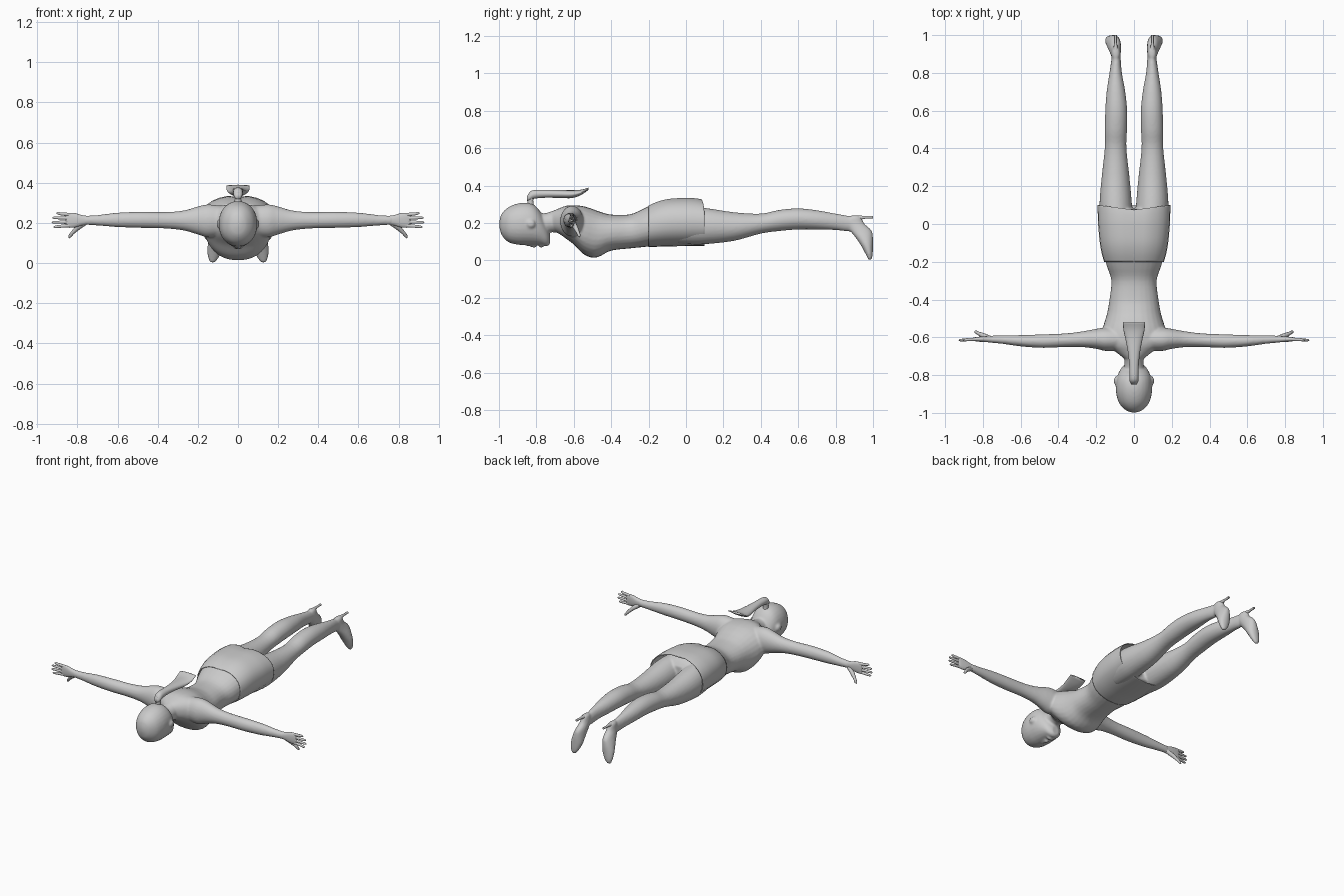
import bpy, bmesh, math
from mathutils import Vector

if "Cube" in bpy.data.objects:
    bpy.data.objects.remove(bpy.data.objects["Cube"])

N = 28


def catmull(rows, steps):
    """Smoothly resample a list of equal-length tuples."""
    out = []
    for i in range(len(rows) - 1):
        p0, p1 = rows[max(i - 1, 0)], rows[i]
        p2, p3 = rows[i + 1], rows[min(i + 2, len(rows) - 1)]
        for k in range(steps):
            t = k / steps
            out.append([0.5 * (2 * b + (c - a) * t + (2 * a - 5 * b + 4 * c - d) * t * t
                               + (3 * b - a - 3 * c + d) * t ** 3)
                        for a, b, c, d in zip(p0, p1, p2, p3)])
    return out + [list(rows[-1])]


def loft(name, axis, rows, power=2.0, caps=True, steps=4):
    """Rows: (position on axis, lo1, hi1, lo2, hi2), extents on the other two axes in xyz order."""
    bm = bmesh.new()
    rings = []
    for t, l1, h1, l2, h2 in catmull(rows, steps):
        ring = []
        for k in range(N):
            a = 2 * math.pi * k / N
            c, s = math.cos(a), math.sin(a)
            u = (l1 + h1) / 2 + (h1 - l1) / 2 * math.copysign(abs(c) ** (2 / power), c)
            v = (l2 + h2) / 2 + (h2 - l2) / 2 * math.copysign(abs(s) ** (2 / power), s)
            co = [u, v]
            co.insert("xyz".index(axis), t)
            ring.append(bm.verts.new(co))
        rings.append(ring)
    for a, b in zip(rings, rings[1:]):
        for k in range(N):
            bm.faces.new((a[k], a[(k + 1) % N], b[(k + 1) % N], b[k]))
    if caps:
        bm.faces.new(rings[0])
        bm.faces.new(rings[-1])
    bmesh.ops.recalc_face_normals(bm, faces=bm.faces)
    return finish(name, bm)


def finish(name, bm):
    me = bpy.data.meshes.new(name)
    bm.to_mesh(me)
    bm.free()
    for p in me.polygons:
        p.use_smooth = True
    ob = bpy.data.objects.new(name, me)
    bpy.context.collection.objects.link(ob)
    return ob


def ball(name, loc, scale):
    bm = bmesh.new()
    bmesh.ops.create_uvsphere(bm, u_segments=20, v_segments=12, radius=1)
    for v in bm.verts:
        v.co = Vector([v.co[i] * scale[i] + loc[i] for i in range(3)])
    return finish(name, bm)


def tube(name, pts):
    """Round bevelled curve through (x, y, z, radius) points."""
    cu = bpy.data.curves.new(name, 'CURVE')
    cu.dimensions = '3D'
    cu.bevel_depth = 1
    cu.bevel_resolution = 3
    cu.use_fill_caps = True
    sp = cu.splines.new('POLY')
    sp.points.add(len(pts) - 1)
    for p, (x, y, z, r) in zip(sp.points, pts):
        p.co = (x, y, z, 1)
        p.radius = r
    sp.use_smooth = True
    ob = bpy.data.objects.new(name, cu)
    bpy.context.collection.objects.link(ob)
    return ob


def mirror_x(ob):
    ob.modifiers.new("mirror", 'MIRROR').use_clip = False if ob.type == 'MESH' else True


def sym(rows):
    return [(t, -w, w, lo, hi) for t, w, lo, hi in rows]


# torso, neck and head
body = [
    loft("torso", 'y', sym([
        (-.71, .055, .16, .265), (-.675, .10, .14, .28), (-.64, .15, .115, .292), (-.6, .17, .085, .295),
        (-.55, .165, .035, .29), (-.5, .15, .014, .275), (-.46, .14, .022, .26), (-.4, .13, .052, .245),
        (-.3, .12, .064, .246), (-.22, .145, .072, .28), (-.15, .16, .08, .31),
        (-.05, .172, .088, .322), (.04, .165, .095, .30), (.08, .14, .11, .26)]), 2.2),
    loft("neck", 'y', sym([(-.84, .05, .14, .26), (-.76, .05, .145, .252), (-.71, .053, .15, .265),
                           (-.65, .08, .14, .28)])),
    loft("head", 'y', sym([(-.998, .012, .18, .21), (-.985, .045, .135, .25), (-.95, .078, .098, .284),
                           (-.9, .094, .084, .304), (-.85, .096, .082, .308), (-.81, .09, .082, .295),
                           (-.775, .075, .08, .255), (-.745, .052, .075, .19), (-.728, .025, .085, .14)]), 2.1),
    loft("nose", 'y', sym([(-.86, .008, .08, .12), (-.825, .012, .07, .11), (-.808, .017, .066, .11),
                           (-.798, .012, .078, .11)])),
    ball("lips", (0, -.775, .08), (.026, .012, .013)),
]
for s in (1, -1):
    # arm
    body.append(loft("arm", 'x', [(s * x, y - a, y + a, z - b, z + b) for x, y, a, z, b in [
        (.08, -.61, .06, .21, .075), (.15, -.61, .062, .21, .082), (.2, -.608, .053, .212, .07),
        (.27, -.61, .042, .212, .05), (.36, -.615, .036, .213, .041), (.48, -.62, .036, .215, .04),
        (.6, -.618, .03, .215, .036), (.7, -.612, .022, .213, .026), (.77, -.61, .018, .213, .023)]]))
    # leg
    body.append(loft("leg", 'y', [(y, min(s * a, s * b), max(s * a, s * b), lo, hi) for y, a, b, lo, hi in [
        (-.05, .005, .165, .09, .29), (.04, .008, .178, .085, .288), (.12, .012, .182, .088, .278),
        (.26, .025, .17, .105, .257), (.4, .04, .155, .143, .25), (.5, .037, .155, .157, .27),
        (.6, .036, .152, .165, .278), (.7, .046, .145, .165, .268), (.8, .064, .13, .162, .25),
        (.87, .07, .12, .155, .238), (.905, .073, .119, .165, .23)]]))
    # foot, pointing down onto its toes
    body.append(loft("foot", 'z', [(z, s * x - r, s * x + r, a, b) for z, x, r, a, b in [
        (.002, .127, .012, .976, .992), (.03, .122, .028, .962, .998), (.075, .114, .039, .938, 1.0),
        (.12, .107, .037, .908, 1.0), (.16, .1, .031, .876, .992), (.195, .096, .026, .86, .955),
        (.225, .096, .022, .865, .94), (.24, .096, .014, .88, .93)]]))
    # ear
    body.append(ball("ear", (s * .095, -.83, .195), (.012, .024, .022)))

# fuse the body into one smooth skin
bpy.ops.object.select_all(action='DESELECT')
for ob in body:
    ob.select_set(True)
bpy.context.view_layer.objects.active = body[0]
bpy.ops.object.join()
skin = bpy.context.view_layer.objects.active
skin.name = "body"
rm = skin.modifiers.new("fuse", 'REMESH')
rm.mode = 'VOXEL'
rm.voxel_size = .0065
rm.use_smooth_shade = True
sm = skin.modifiers.new("soften", 'SMOOTH')
sm.iterations = 6

# hands: palm, four fingers and thumb
for s, side in ((1, "left"), (-1, "right")):
    loft(side + "_palm", 'x', [(s * x, -.61 - a, -.61 + a, z - b, z + b) for x, a, z, b in [
        (.74, .017, .213, .021), (.775, .016, .213, .025), (.81, .014, .213, .035),
        (.845, .010, .213, .037), (.858, .006, .213, .032)]], 2.3)
    for i, (z0, z1, tip) in enumerate([(.241, .248, .905), (.223, .226, .925), (.204, .203, .928), (.187, .18, .918)]):
        tube(f"{side}_finger_{i + 1}", [(s * .835, -.61, z0, .009), (s * .88, -.612, (z0 + z1) / 2, .008),
                                        (s * (tip - .008), -.615, z1, .0065), (s * tip, -.615, z1, .002)])
    tube(side + "_thumb", [(s * .765, -.605, .2, .014), (s * .80, -.59, .175, .013),
                           (s * .825, -.578, .15, .009), (s * .838, -.571, .133, .008), (s * .843, -.57, .125, .003)])
    # stiletto heel
    tube(side + "_shoe_heel", [(s * .096, .9, .222, .018), (s * .097, .935, .229, .011),
                               (s * .098, .96, .23, .007), (s * .098, 1.0, .231, .007)])

# short skirt, open at the hem
skirt = loft("skirt", 'y', sym([(-.2, .158, .072, .297), (-.15, .172, .073, .318), (-.09, .182, .075, .332),
                                (0, .19, .076, .337), (.06, .192, .077, .335), (.1, .193, .078, .33)]), 2.25, False)
for v in skirt.data.vertices:
    w = max(0, (v.co.y + .02) / .12)
    v.co.y -= .025 * w * max(0, (v.co.z - .1) / .23) * (1 - abs(v.co.x) / .2)
    # crease between the seat halves
    if v.co.z > .25:
        v.co.z -= .008 * max(0, 1 - abs(v.co.x) / .05)
so = skirt.modifiers.new("thickness", 'SOLIDIFY')
so.thickness = .004

# ponytail, flaring at the tip
loft("ponytail", 'y', sym([(-.85, .012, .318, .342), (-.835, .022, .318, .366), (-.81, .024, .33, .376),
                           (-.75, .025, .335, .377), (-.68, .032, .334, .376), (-.61, .045, .333, .375),
                           (-.56, .056, .35, .378), (-.52, .058, .378, .39)]))
tube("hair_tie", [(0, -.83, .29, .018), (0, -.832, .32, .016), (0, -.826, .35, .02)])
